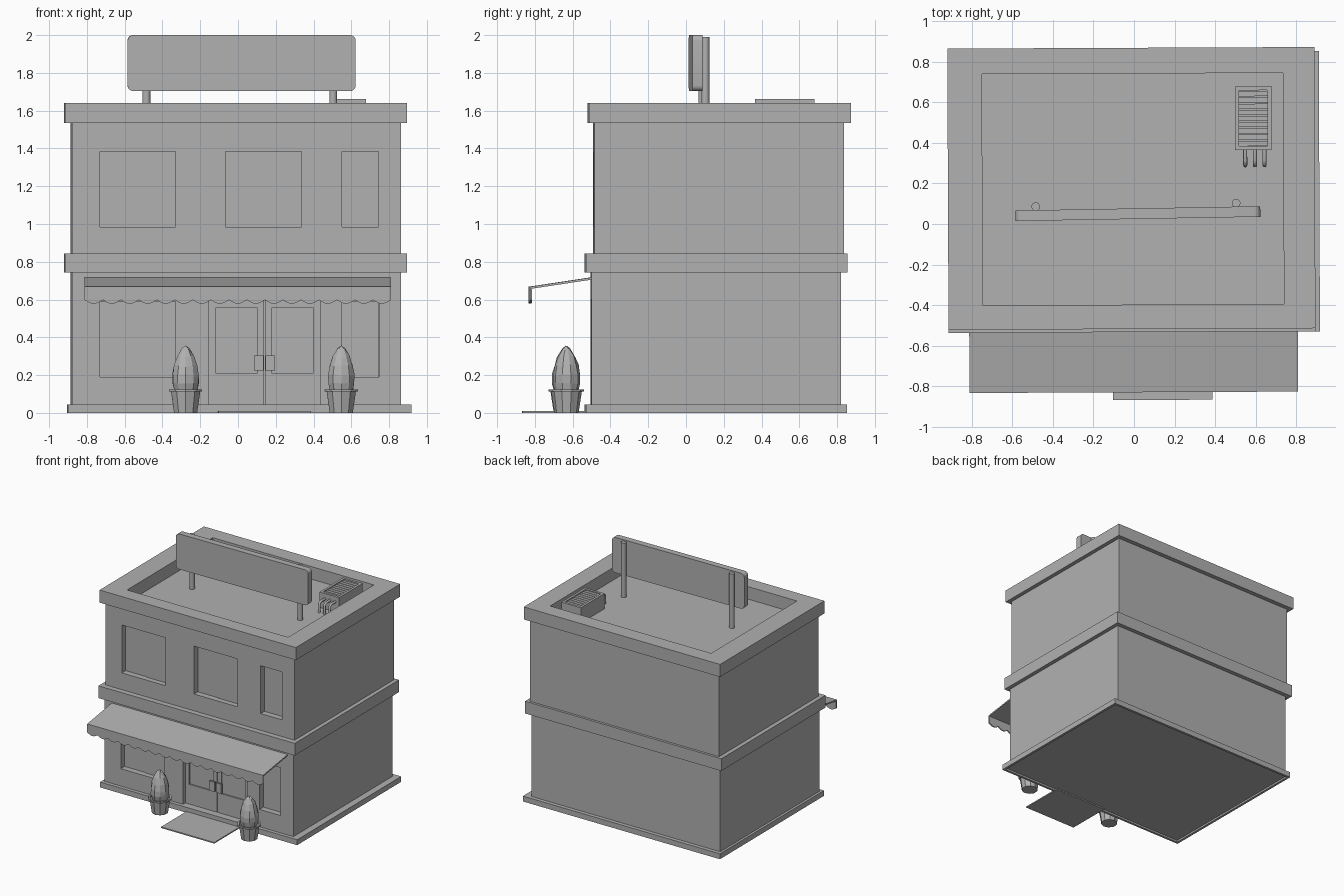
import bpy, bmesh, math, random
from mathutils import Vector, Matrix

if "Cube" in bpy.data.objects:
    bpy.data.objects.remove(bpy.data.objects["Cube"])

random.seed(4)


def make(name, bm):
    bmesh.ops.recalc_face_normals(bm, faces=bm.faces)
    me = bpy.data.meshes.new(name)
    bm.to_mesh(me)
    bm.free()
    ob = bpy.data.objects.new(name, me)
    bpy.context.collection.objects.link(ob)
    return ob


def prism(name, pts, to3d, depth):
    """Extrude a closed 2D outline along a depth vector."""
    bm = bmesh.new()
    face = bm.faces.new([bm.verts.new(to3d(*p)) for p in pts])
    ext = bmesh.ops.extrude_face_region(bm, geom=[face])["geom"]
    bmesh.ops.translate(bm, vec=Vector(depth),
                        verts=[v for v in ext if isinstance(v, bmesh.types.BMVert)])
    return make(name, bm)


def box(name, x0, x1, y0, y1, z0, z1):
    return prism(name, [(x0, y0), (x1, y0), (x1, y1), (x0, y1)],
                 lambda x, y: (x, y, z0), (0, 0, z1 - z0))


def lathe(name, profile, sides, loc, jitter=0.0):
    """Revolve (r, z) points; zero radius makes a pole."""
    bm = bmesh.new()
    rings = []
    for i, (r, z) in enumerate(profile):
        if r == 0:
            rings.append([bm.verts.new((0, 0, z))] * sides)
            continue
        ring = []
        for k in range(sides):
            a = 2 * math.pi * (k + 0.5) / sides
            rr = r * (1 + random.uniform(-jitter, jitter))
            zz = z + random.uniform(-jitter, jitter) * 0.2
            ring.append(bm.verts.new((rr * math.cos(a), rr * math.sin(a), zz)))
        rings.append(ring)
    for lo, hi in zip(rings, rings[1:]):
        for k in range(sides):
            n = (k + 1) % sides
            quad = list(dict.fromkeys([lo[k], lo[n], hi[n], hi[k]]))
            bm.faces.new(quad)
    ob = make(name, bm)
    ob.location = loc
    return ob


def cut(ob, *extents):
    """Carve box-shaped recesses out of an object."""
    for e in extents:
        cutter = box("cutter", *e)
        cutter.hide_render = True
        mod = ob.modifiers.new("recess", 'BOOLEAN')
        mod.operation, mod.solver, mod.object = 'DIFFERENCE', 'EXACT', cutter
        bpy.context.view_layer.objects.active = ob
        bpy.ops.object.modifier_apply(modifier=mod.name)
        bpy.data.objects.remove(cutter)


def smooth(ob):
    bpy.ops.object.select_all(action='DESELECT')
    ob.select_set(True)
    bpy.context.view_layer.objects.active = ob
    bpy.ops.object.shade_smooth_by_angle(angle=math.radians(40))


def tube(name, pts, radius):
    cu = bpy.data.curves.new(name, 'CURVE')
    cu.dimensions, cu.bevel_depth, cu.bevel_resolution = '3D', radius, 2
    cu.use_fill_caps = True
    sp = cu.splines.new('POLY')
    sp.points.add(len(pts) - 1)
    for p, co in zip(sp.points, pts):
        p.co = (*co, 1)
    ob = bpy.data.objects.new(name, cu)
    bpy.context.collection.objects.link(ob)


# Window and door layout
wide_l, wide_m, narrow = (-0.735, -0.335), (-0.07, 0.33), (0.545, 0.74)
low_front, up_front = -0.505, -0.49
REVEAL = 0.05
DECK = 1.535

# Storeys with recessed openings
plinth = box("base_plinth", -0.905, 0.912, -0.535, 0.847, 0, 0.045)
cut(plinth, (-0.885, 0.892, -0.515, 0.827, -0.1, 0.015))
lower = box("lower_storey", -0.885, 0.857, low_front, 0.815, 0.04, 0.75)
cut(lower, *[(a, b, -0.7, low_front + REVEAL, 0.19, 0.59) for a, b in (wide_l, narrow)],
    (-0.16, 0.43, -0.7, low_front + REVEAL, 0.045, 0.6))
box("middle_band", -0.92, 0.89, -0.535, 0.85, 0.743, 0.845)
upper = box("upper_storey", -0.885, 0.857, up_front, 0.83, 0.84, DECK)
cut(upper, *[(a, b, -0.7, up_front + REVEAL, 0.985, 1.385) for a, b in (wide_l, wide_m, narrow)])

# Roof cornice forming a parapet around the deck
cornice = box("roof_cornice", -0.92, 0.89, -0.52, 0.867, DECK, 1.64)
cut(cornice, (-0.75, 0.735, -0.40, 0.74, 1.4, 1.8))

# Sliding sashes: one half of each wide window stands slightly forward
for i, ((a, b), y, z) in enumerate([(wide_l, low_front, 0.19), (wide_l, up_front, 0.985),
                                    (wide_m, up_front, 0.985)]):
    box(f"window_sash_{i}", (a + b) / 2 - 0.005, b, y + REVEAL - 0.006, y + REVEAL + 0.005, z, z + 0.4)

# Double door with glazed leaves and pull handles
for side, s in (("left", -1), ("right", 1)):
    c, y = 0.135, low_front + 0.03

    def span(a, b):
        return sorted((c + s * a, c + s * b))
    leaf = box(f"door_leaf_{side}", *span(0.003, 0.293), y, y + 0.025, 0.045, 0.598)
    cut(leaf, (*span(0.036, 0.26), y - 0.1, y + 0.012, 0.21, 0.555))
    box(f"door_handle_{side}", *span(0.006, 0.056), y - 0.03, y - 0.015, 0.225, 0.305)
    for j, z in enumerate((0.235, 0.283)):
        box(f"handle_stem_{side}_{j}", *span(0.012, 0.026), y - 0.017, y + 0.002, z, z + 0.012)

# Awning canopy and scalloped valance
AX0, AX1 = -0.818, 0.803
prism("awning_canopy", [(-0.50, 0.718), (-0.832, 0.668), (-0.832, 0.656), (-0.50, 0.706)],
      lambda y, z: (AX0, y, z), (AX1 - AX0, 0, 0))
N, SEG = 17, 6
outline = [(AX1, 0.665), (AX0, 0.665)]
for i in range(N * SEG + 1):
    t = (i % SEG) / SEG
    outline.append((AX0 + (AX1 - AX0) * i / (N * SEG), 0.598 - 0.02 * math.sin(math.pi * t)))
prism("awning_valance", outline, lambda x, z: (x, -0.832, z), (0, 0.01, 0))

# Door mat
box("door_mat", -0.11, 0.38, -0.87, -0.49, 0, 0.01)

# Potted shrubs
pot = [(0, 0), (0.064, 0), (0.081, 0.112), (0.092, 0.112), (0.092, 0.124),
       (0.078, 0.124), (0.075, 0.11), (0, 0.11)]
shrub = [(0, 0.108), (0.062, 0.112), (0.072, 0.155), (0.072, 0.2), (0.063, 0.25),
         (0.046, 0.3), (0.022, 0.337), (0, 0.356)]
for i, x in enumerate((-0.283, 0.541)):
    lathe(f"planter_pot_{i}", pot, 10, (x, -0.637, 0))
    lathe(f"shrub_{i}", shrub, 10, (x, -0.637, 0), 0.035)

# Rooftop air unit: housing, slats, bent pipes
unit = box("air_unit", 0.497, 0.677, 0.36, 0.675, DECK - 0.005, 1.663)
cut(unit, (0.517, 0.657, 0.38, 0.655, 1.635, 1.8))
for i in range(9):
    y = 0.3815 + i * 0.0305
    box(f"unit_slat_{i}", 0.515, 0.659, y, y + 0.024, 1.645, 1.655)
for i, x in enumerate((0.547, 0.595, 0.642)):
    tube(f"air_pipe_{i}", [(x, 0.37, 1.62), (x, 0.31, 1.62), (x, 0.294, 1.615),
                           (x, 0.286, 1.60), (x, 0.285, DECK)], 0.01)

# The building sits turned a hair on its plot
turn = Matrix.Translation((0.003, 0.002, 0)) @ Matrix.Rotation(math.radians(0.25), 4, 'Z')
for ob in bpy.data.objects:
    ob.matrix_basis = turn @ ob.matrix_basis

# Rooftop sign board with rounded corners, turned slightly
W, H, R = 0.604, 0.148, 0.03
corners = []
for k, (sx, sz) in enumerate([(1, 1), (-1, 1), (-1, -1), (1, -1)]):
    for j in range(6):
        a = math.pi / 2 * (k + j / 5)
        corners.append((sx * (W - R) + R * math.cos(a), sz * (H - R) + R * math.sin(a)))
sign = prism("sign_board", corners, lambda x, z: (x, -0.026, z), (0, 0.052, 0))
sign.location = (0.019, 0.051, 1.852)
sign.rotation_euler.z = math.radians(1)
smooth(sign)

# Sign posts
for i, (x, y) in enumerate([(-0.485, 0.086), (0.504, 0.103)]):
    post = [(0, DECK - 0.005), (0.021, DECK - 0.005), (0.021, 1.99), (0, 1.99)]
    smooth(lathe(f"sign_post_{i}", post, 16, (x, y, 0)))

# One dark grey finish throughout
grey = bpy.data.materials.new("dark_grey")
grey.diffuse_color = (0.44, 0.44, 0.44, 1)
grey.use_nodes = True
grey.node_tree.nodes["Principled BSDF"].inputs["Base Color"].default_value = grey.diffuse_color
for ob in bpy.data.objects:
    ob.data.materials.clear()
    ob.data.materials.append(grey)
